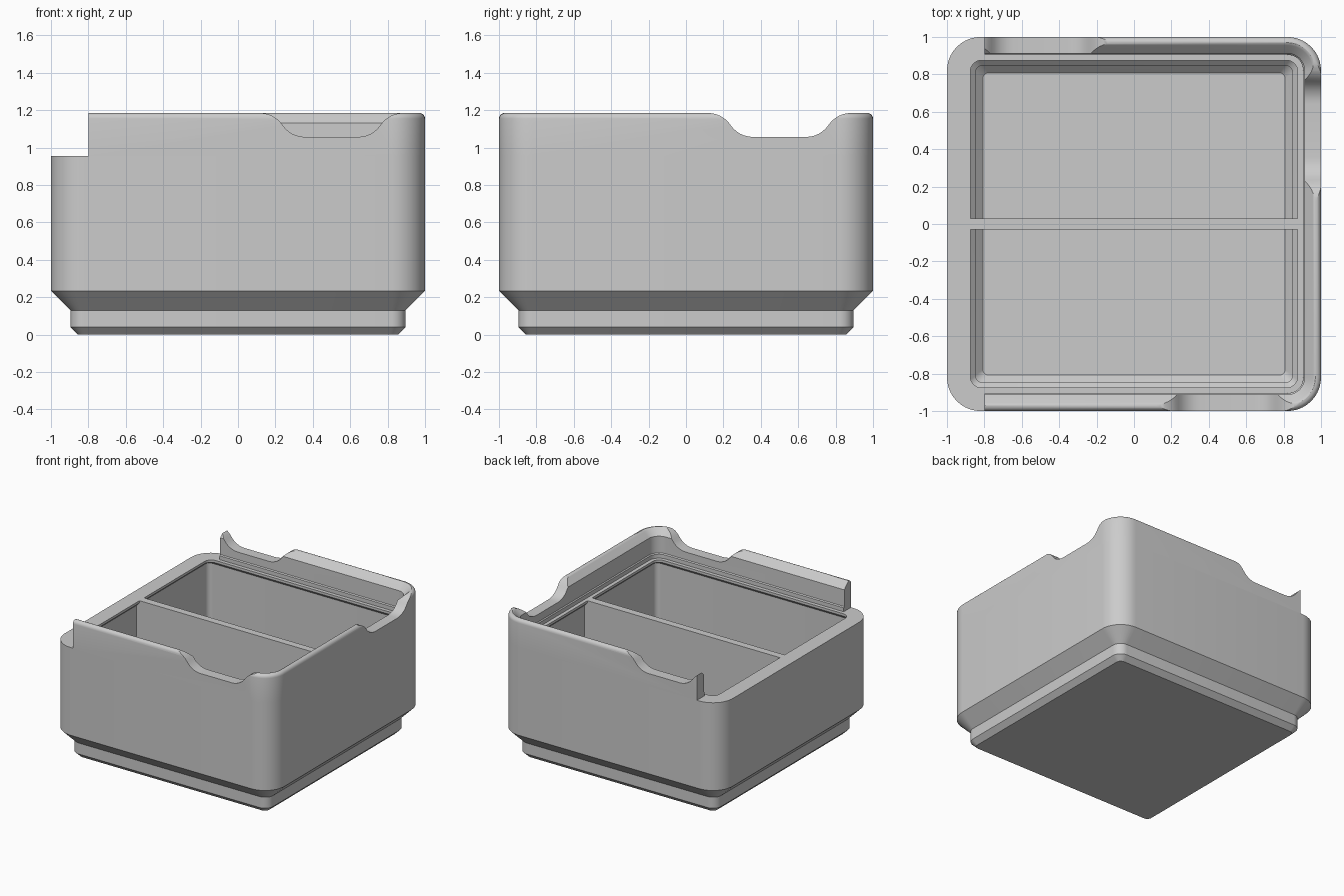
import bpy, bmesh, math

cube = bpy.data.objects.get("Cube")
if cube:
    bpy.data.objects.remove(cube, do_unlink=True)

grey = bpy.data.materials.new("plain grey")
grey.use_nodes = True
COLOUR = (0.6, 0.6, 0.6, 1)
grey.diffuse_color = COLOUR
grey.node_tree.nodes["Principled BSDF"].inputs["Base Color"].default_value = COLOUR

SHELF, TOP = 0.955, 1.185
CUT_X = -0.8


def add_object(name, bm):
    bmesh.ops.recalc_face_normals(bm, faces=bm.faces)
    mesh = bpy.data.meshes.new(name)
    bm.to_mesh(mesh)
    bm.free()
    obj = bpy.data.objects.new(name, mesh)
    bpy.context.collection.objects.link(obj)
    mesh.materials.append(grey)
    return obj


def ring(bm, half, radius, z, steps=10):
    """Rounded square of vertices at height z."""
    verts = []
    for corner in range(4):
        mid = math.radians(45 + 90 * corner)
        cx = math.copysign(half - radius, math.cos(mid))
        cy = math.copysign(half - radius, math.sin(mid))
        for i in range(steps + 1):
            a = math.radians(90 * (corner + i / steps))
            verts.append(bm.verts.new((cx + radius * math.cos(a), cy + radius * math.sin(a), z)))
    return verts


def loft(name, profile, closed=False):
    """Skin rounded squares (half width, corner radius, z); cap the ends or close the loop."""
    bm = bmesh.new()
    rings = [ring(bm, *p) for p in profile]
    pairs = list(zip(rings, rings[1:]))
    if closed:
        pairs.append((rings[-1], rings[0]))
    for a, b in pairs:
        n = len(a)
        for i in range(n):
            j = (i + 1) % n
            bm.faces.new((a[i], a[j], b[j], b[i]))
    if not closed:
        bm.faces.new(rings[0])
        bm.faces.new(rings[-1])
    return add_object(name, bm)


def box(name, low, high):
    bm = bmesh.new()
    bmesh.ops.create_cube(bm, size=1)
    for v in bm.verts:
        v.co = [low[k] if v.co[k] < 0 else high[k] for k in range(3)]
    return add_object(name, bm)


def notch_cutter(turn):
    """Notch through the front wall with shoulders of two equal arcs, turned about z."""
    bm = bmesh.new()
    start, width, depth, steps = 0.118, 0.24, 0.128, 6
    sweep = 2 * math.atan(depth / width)
    r = width / (2 * math.sin(sweep))
    arc = [(r * math.sin(sweep * i / steps), r - r * math.cos(sweep * i / steps))
           for i in range(steps + 1)]
    left = [(start + x, TOP - d) for x, d in arc]
    left += [(start + width - x, TOP - depth + d) for x, d in reversed(arc[:-1])]
    outline = [(start, 1.3)] + left
    outline += [(1 - x, z) for x, z in reversed(outline)]
    face = bm.faces.new([bm.verts.new((x, -1.1, z)) for x, z in outline])
    out = bmesh.ops.extrude_face_region(bm, geom=[face])
    moved = [g for g in out["geom"] if isinstance(g, bmesh.types.BMVert)]
    bmesh.ops.translate(bm, verts=moved, vec=(0, 0.28, 0))
    cutter = add_object("notch_cutter", bm)
    cutter.rotation_euler.z = turn
    return cutter


def cut(target, cutter):
    cutter.hide_render = True
    mod = target.modifiers.new("cut", "BOOLEAN")
    mod.operation = "DIFFERENCE"
    mod.solver = "EXACT"
    mod.object = cutter
    bpy.context.view_layer.objects.active = target
    bpy.ops.object.modifier_apply(modifier=mod.name)
    bpy.data.objects.remove(cutter, do_unlink=True)


# Bin body: stepped foot, outer wall, overhanging shelf, hollow inside
body = loft("bin_body", [
    (0.855, 0.04, 0), (0.895, 0.075, 0.04), (0.895, 0.075, 0.13),
    (1, 0.18, 0.234), (1, 0.18, SHELF),
    (0.875, 0.06, SHELF), (0.875, 0.06, SHELF - 0.02),
    (0.9, 0.04, SHELF - 0.045), (0.9, 0.04, 0.2),
    (0.848, 0.04, 0.149), (0.848, 0.04, 0.10), (0.808, 0.03, 0.06),
])

# Divider between the two compartments, narrower inside the foot
box("divider_foot", (-0.87, -0.03, 0.05), (0.87, 0.03, 0.16))
box("divider", (-0.905, -0.03, 0.16), (0.905, 0.03, SHELF))

# Stacking lip: rounded outer edge, sloped inner edge, small step at the base
FILLET = 0.03
lip_profile = [(0.905, 0.085, SHELF), (1, 0.18, SHELF)]
for i in range(6):
    a = math.radians(90 * i / 5)
    inset = FILLET * (1 - math.cos(a))
    lip_profile.append((1 - inset, 0.18 - inset, TOP - FILLET + FILLET * math.sin(a)))
lip_profile += [(0.963, 0.143, TOP - 0.003), (0.955, 0.135, TOP - 0.01),
                (0.912, 0.092, 1.132), (0.912, 0.092, 0.995), (0.905, 0.085, 0.987)]
lip = loft("stacking_lip", lip_profile, closed=True)

# Open one side of the lip and notch the other three
cut(lip, box("side_cutter", (-1.2, -1.2, 0.8), (CUT_X, 1.2, 1.4)))
for quarter in range(3):
    cut(lip, notch_cutter(quarter * math.pi / 2))

# Smooth the rounded corners, keep the edges crisp
for obj in (body, lip):
    bpy.ops.object.select_all(action="DESELECT")
    obj.select_set(True)
    bpy.context.view_layer.objects.active = obj
    bpy.ops.object.shade_smooth_by_angle(angle=math.radians(30))
